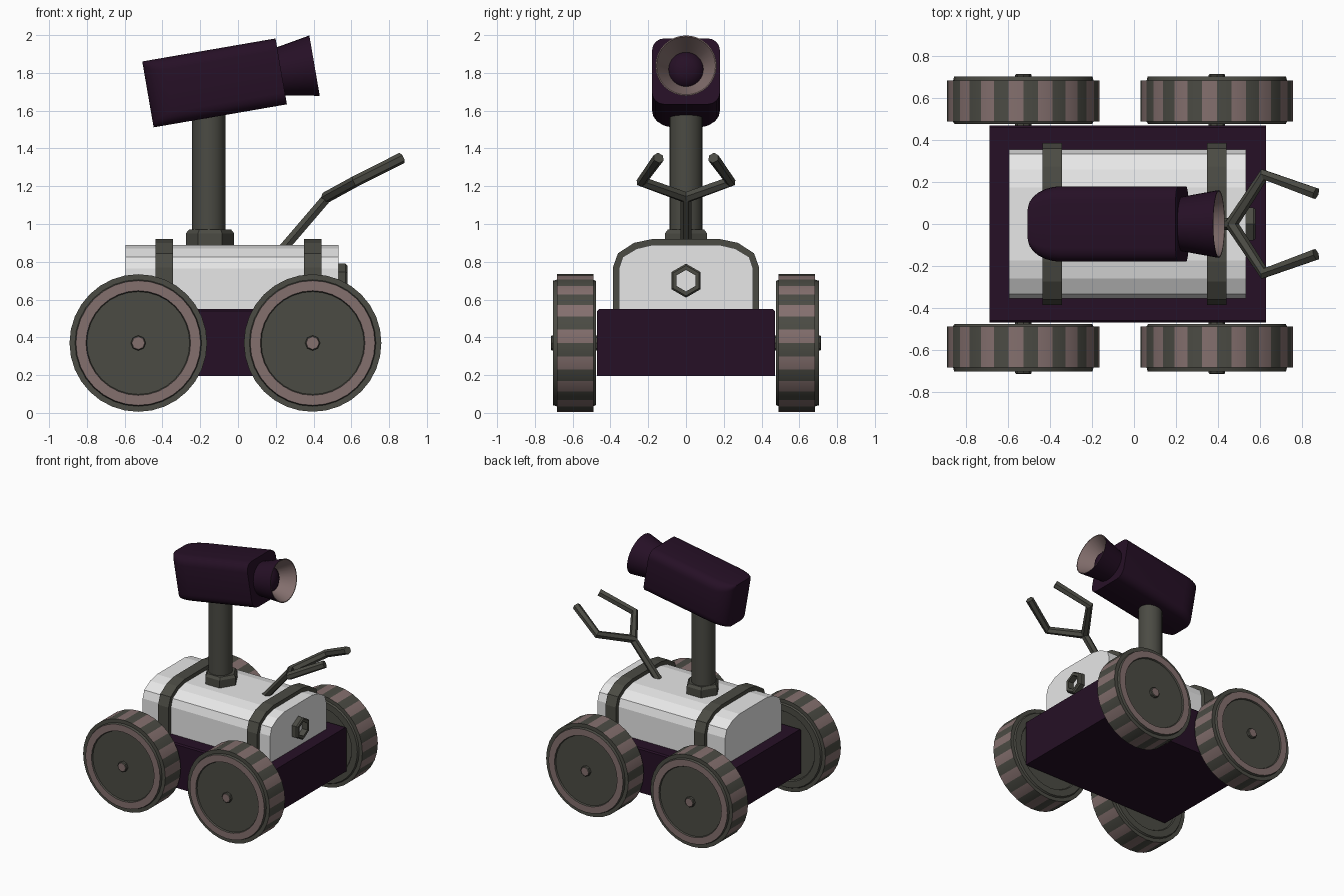
import bpy, bmesh, math
from mathutils import Matrix, Vector

if "Cube" in bpy.data.objects:
    bpy.data.objects.remove(bpy.data.objects["Cube"])


def material(name, rgb):
    m = bpy.data.materials.new(name)
    m.diffuse_color = (*rgb, 1)
    m.use_nodes = True
    m.node_tree.nodes["Principled BSDF"].inputs["Base Color"].default_value = m.diffuse_color
    return m


PURPLE = material("dark purple", (0.019, 0.005, 0.019))
WHITE = material("off white", (0.8, 0.8, 0.8))
GREY = material("dark grey", (0.07, 0.07, 0.057))
PINK = material("dusty pink", (0.23, 0.16, 0.155))


def finish(name, bm, mats, smooth=None):
    bmesh.ops.remove_doubles(bm, verts=bm.verts, dist=1e-5)
    bmesh.ops.recalc_face_normals(bm, faces=bm.faces)
    me = bpy.data.meshes.new(name)
    bm.to_mesh(me)
    bm.free()
    for m in mats:
        me.materials.append(m)
    ob = bpy.data.objects.new(name, me)
    bpy.context.collection.objects.link(ob)
    if smooth:
        bpy.ops.object.select_all(action='DESELECT')
        ob.select_set(True)
        bpy.context.view_layer.objects.active = ob
        bpy.ops.object.shade_smooth_by_angle(angle=math.radians(smooth))
    return ob


def frame(x, y, z, origin):
    """Matrix with the given axes as columns."""
    return Matrix((x, y, z)).transposed().to_4x4() if origin is None else \
        Matrix.Translation(origin) @ Matrix((x, y, z)).transposed().to_4x4()


def loft(name, rings, mats, rule=None, mat=None, smooth=None, caps=False, closed=False):
    """Skin a list of equal rings; rule(row, segment) picks the material."""
    bm = bmesh.new()
    mat = mat or Matrix()
    vs = [[bm.verts.new(mat @ Vector(p)) for p in ring] for ring in rings]
    n = len(vs[0])
    pairs = list(zip(vs, vs[1:])) + ([(vs[-1], vs[0])] if closed else [])
    for row, (a, b) in enumerate(pairs):
        for i in range(n):
            j = (i + 1) % n
            f = bm.faces.new((a[i], a[j], b[j], b[i]))
            f.material_index = rule(row, i) if rule else 0
    if caps:
        bm.faces.new(vs[0])
        bm.faces.new(vs[-1])
    # the centre points of a lathe collapse to triangles
    bmesh.ops.dissolve_degenerate(bm, dist=1e-6, edges=bm.edges)
    return finish(name, bm, mats, smooth)


def lathe(name, profile, n, mats, rule=None, mat=None, smooth=None, closed=False):
    rings = [[(r * math.cos(2 * math.pi * i / n), r * math.sin(2 * math.pi * i / n), h)
              for i in range(n)] for r, h in profile]
    return loft(name, rings, mats, rule, mat, smooth, closed=closed)


def extrude_x(name, poly, x0, x1, m):
    return loft(name, [[(x, y, z) for y, z in poly] for x in (x0, x1)], [m], caps=True)


def mirrored(half):
    return half + [(-y, z) for y, z in reversed(half)]


# Chassis
extrude_x("chassis", mirrored([(0.47, 0.195), (0.47, 0.54), (0.46, 0.55)]), -0.688, 0.63, PURPLE)

# Upper body with faceted top
body_half = [(0.355, 0.55), (0.355, 0.765), (0.335, 0.825), (0.26, 0.87), (0.175, 0.89)]
extrude_x("upper_body", mirrored(body_half), -0.595, 0.533, WHITE)

# Straps wrapped over the body
strap_half = [(0.387, 0.55), (0.387, 0.77), (0.36, 0.845), (0.275, 0.9), (0.18, 0.92)]
band = mirrored(strap_half) + list(reversed(mirrored(body_half)))
for label, x in (("rear", -0.39), ("front", 0.395)):
    extrude_x(label + "_strap", band, x - 0.046, x + 0.046, GREY)

# Hex nut on the front end
lathe("end_nut", [(0.09, 0.525), (0.09, 0.57), (0.08, 0.58), (0.057, 0.58), (0.057, 0.525)],
      6, [GREY], mat=frame((0, 0, 1), (0, 1, 0), (1, 0, 0), (0, 0, 0.7)), closed=True)

# Wheels: banded tread, pink rim ring, recessed disc
wheel = [(0, 0.487), (0.27, 0.487), (0.277, 0.476), (0.328, 0.476), (0.335, 0.489),
         (0.364, 0.489), (0.364, 0.684), (0.335, 0.684), (0.33, 0.703), (0.277, 0.703),
         (0.272, 0.692), (0, 0.692)]


def wheel_colour(row, seg):
    return int(row == 8 or (row == 5 and seg % 2 == 0))


for end, x in (("rear", -0.528), ("front", 0.395)):
    for side, s in (("left", 1), ("right", -1)):
        m = frame((1, 0, 0), (0, 0, 1), (0, s, 0), (x, 0, 0.37))
        lathe(f"{end}_{side}_wheel", wheel, 32, [GREY, PINK], wheel_colour, m, 20)
        lathe(f"{end}_{side}_axle_pin", [(0, 0.45), (0.04, 0.45), (0.04, 0.71), (0.034, 0.716), (0, 0.716)],
              8, [GREY, PINK], lambda row, seg: int(row == 3), m)

# Mast and its hex base
at_mast = Matrix.Translation((-0.155, 0, 0))
lathe("mast", [(0, 0.88), (0.088, 0.88), (0.088, 1.64), (0, 1.64)], 20, [GREY], mat=at_mast, smooth=30)
lathe("mast_base", [(0, 0.88), (0.128, 0.88), (0.128, 0.95), (0.112, 0.97), (0, 0.97)],
      6, [GREY], mat=Matrix.Translation((-0.148, 0, 0)))

# Camera head: rounded section, narrowing in plan at the back
tilt = math.radians(9.8)
axis = Vector((math.cos(tilt), 0, math.sin(tilt)))
up = Vector((-math.sin(tilt), 0, math.cos(tilt)))
head = frame(axis, (0, 1, 0), up, (-0.124, 0, 1.747))


def rounded_section(x, w, h, r):
    pts = []
    for k, (sy, sz) in enumerate(((1, 1), (-1, 1), (-1, -1), (1, -1))):
        for i in range(5):
            a = math.pi / 2 * (k + i / 4)
            pts.append((x, sy * (w - r) + r * math.cos(a), sz * (h - r) + r * math.sin(a)))
    return pts


rings = []
for i in range(7):
    a = math.pi / 2 * i / 6
    rings.append(rounded_section(-0.358 + 0.15 * (1 - math.cos(a)), 0.08 + 0.1 * math.sin(a),
                                 0.177, 0.015 + 0.05 * math.sin(a)))
rings.append(rounded_section(0.358, 0.18, 0.177, 0.065))
loft("camera_head", rings, [PURPLE], mat=head, smooth=35, caps=True)

# Lens hood with pink funnel and dark domed lens
lathe("lens_hood", [(0, 0.34), (0.128, 0.34), (0.132, 0.37), (0.162, 0.537), (0.156, 0.537),
                    (0.092, 0.42), (0.085, 0.435), (0.05, 0.46), (0, 0.468)],
      32, [PURPLE, PINK], lambda row, seg: int(row in (3, 4)),
      frame(up, (0, -1, 0), axis, (-0.124, 0, 1.747)), 35)


# Gripper arm: hexagonal bars along paths
def bar(name, pts, r):
    cu = bpy.data.curves.new(name, 'CURVE')
    cu.dimensions = '3D'
    cu.bevel_depth = r
    cu.bevel_resolution = 1
    cu.use_fill_caps = True
    sp = cu.splines.new('POLY')
    sp.points.add(len(pts) - 1)
    for p, co in zip(sp.points, pts):
        p.co = (*co, 1)
    sp.use_smooth = False
    cu.materials.append(GREY)
    ob = bpy.data.objects.new(name, cu)
    bpy.context.collection.objects.link(ob)
    bpy.ops.object.select_all(action='DESELECT')
    ob.select_set(True)
    bpy.context.view_layer.objects.active = ob
    bpy.ops.object.convert(target='MESH')


bar("arm", [(0.235, 0, 0.865), (0.475, 0, 1.145)], 0.029)
for side, s in (("left", 1), ("right", -1)):
    bar(side + "_claw", [(0.465, 0, 1.14), (0.62, s * 0.235, 1.225), (0.868, s * 0.145, 1.35)], 0.03)
